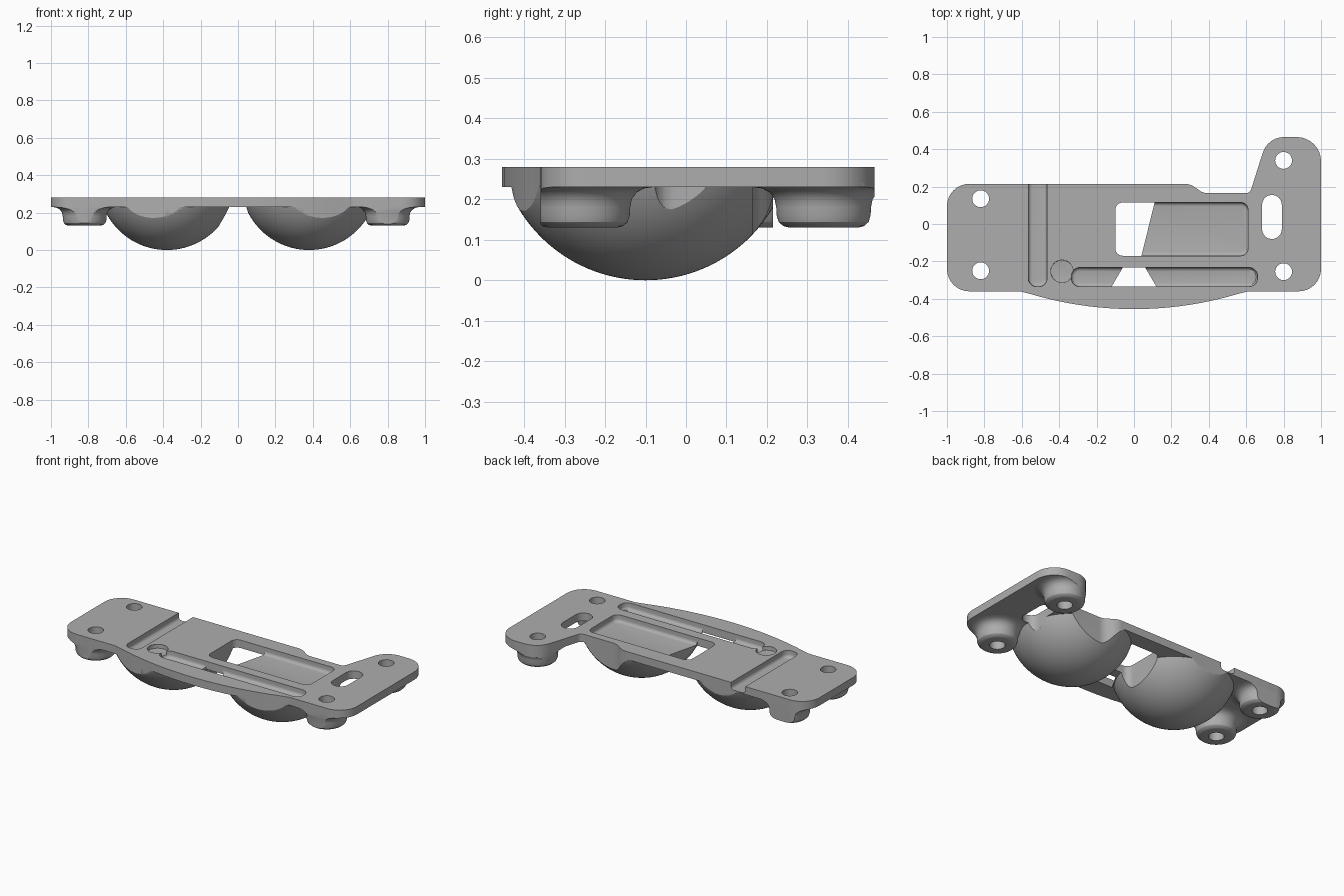
import bpy, bmesh
from math import sin, cos, pi, radians, sqrt, tan
from mathutils import Vector

if "Cube" in bpy.data.objects:
    bpy.data.objects.remove(bpy.data.objects["Cube"])

grey = bpy.data.materials.new("plain grey")
grey.use_nodes = True
grey.diffuse_color = (0.42, 0.42, 0.42, 1)
grey.node_tree.nodes["Principled BSDF"].inputs["Base Color"].default_value = grey.diffuse_color

TOP, UNDER, FLOOR = 0.28, 0.23, 0.236


def make_object(name, bm):
    bmesh.ops.recalc_face_normals(bm, faces=bm.faces)
    mesh = bpy.data.meshes.new(name)
    bm.to_mesh(mesh)
    bm.free()
    mesh.materials.append(grey)
    obj = bpy.data.objects.new(name, mesh)
    bpy.context.collection.objects.link(obj)
    return obj


def loft(name, rings):
    """Closed solid through matching (outline, height) rings."""
    bm = bmesh.new()
    loops = [[bm.verts.new((x, y, z)) for x, y in pts] for pts, z in rings]
    for a, b in zip(loops, loops[1:]):
        for i in range(len(a)):
            j = (i + 1) % len(a)
            bm.faces.new((a[i], a[j], b[j], b[i]))
    bm.faces.new(loops[0][::-1])
    bm.faces.new(loops[-1])
    return make_object(name, bm)


def lathe(name, profile, x, y, steps=72):
    bm = bmesh.new()
    verts = [bm.verts.new((r, 0, z)) for r, z in profile]
    edges = [bm.edges.new(pair) for pair in zip(verts, verts[1:])]
    bmesh.ops.spin(bm, geom=verts + edges, cent=(0, 0, 0), axis=(0, 0, 1),
                   angle=2 * pi, steps=steps, use_duplicate=False)
    bmesh.ops.remove_doubles(bm, verts=bm.verts, dist=1e-5)
    bmesh.ops.translate(bm, verts=bm.verts, vec=(x, y, 0))
    return make_object(name, bm)


def rounded(corners, n=8):
    """Outline with each (x, y, radius) corner replaced by an arc."""
    out = []
    for i, (x, y, r) in enumerate(corners):
        p = Vector((x, y))
        if r == 0:
            out.append((x, y))
            continue
        a = (Vector(corners[i - 1][:2]) - p).normalized()
        b = (Vector(corners[(i + 1) % len(corners)][:2]) - p).normalized()
        half = a.angle(b) / 2
        centre = p + (a + b).normalized() * r / sin(half)
        start = p + a * r / tan(half) - centre
        end = p + b * r / tan(half) - centre
        sweep = pi - 2 * half
        for k in range(n + 1):
            t = k / n
            v = (start * sin((1 - t) * sweep) + end * sin(t * sweep)) / sin(sweep)
            out.append(tuple(centre + v))
    return out


def box_outline(x0, x1, y0, y1, r):
    return rounded([(x0, y0, r), (x1, y0, r), (x1, y1, r), (x0, y1, r)])


def through(name, outline):
    return loft(name, [(outline, -0.2), (outline, 0.5)])


def pocket(name, x0, x1, y0, y1, r, floor, fillet=0.02):
    """Cutter with a filleted floor."""
    rings = []
    for k in range(5):
        a = k / 4 * pi / 2
        d = fillet * (1 - sin(a))
        rings.append((box_outline(x0 + d, x1 - d, y0 + d, y1 - d, r - d),
                      floor + fillet * (1 - cos(a))))
    rings.append((box_outline(x0, x1, y0, y1, r), 0.5))
    return loft(name, rings)


def boolean(obj, cutter, operation):
    mod = obj.modifiers.new("cut", "BOOLEAN")
    mod.operation, mod.solver, mod.object = operation, "EXACT", cutter
    bpy.context.view_layer.objects.active = obj
    bpy.ops.object.modifier_apply(modifier=mod.name)


# Plate outline with bowed front edge and back lobe
bow = 1.94
front = [(x / 20, -0.455 + bow - sqrt(bow ** 2 - (x / 20) ** 2), 0) for x in range(-11, 12)]
outline = rounded(
    [(-1, -0.36, 0.12), (-0.61, -0.36, 0.1)] + front +
    [(0.61, -0.36, 0.1), (1, -0.36, 0.12), (1, 0.465, 0.13), (0.715, 0.465, 0.12),
     (0.62, 0.165, 0.03), (0.37, 0.165, 0.08), (0.30, 0.215, 0.1), (-1, 0.215, 0.12)])
plate = loft("mounting_plate", [(outline, UNDER), (outline, TOP)])
trim = through("outline_trim", outline)

# Spherical domes below the plate
R = 0.366
limit = UNDER + 0.002
dome_profile = [(R * sin(a), R - R * cos(a)) for a in
                [radians(68.5) * k / 24 for k in range(25)]]
dome_profile += [(sqrt(R * R - (R - limit) ** 2), limit), (0, limit)]
parts = [lathe("dome_" + side, dome_profile, x, -0.1, 96)
         for side, x in (("right", -0.38), ("left", 0.38))]

# Flared bosses around the screw holes
screws = {"right_front": (-0.82, -0.25), "right_back": (-0.82, 0.135),
          "left_front": (0.8, -0.255), "left_back": (0.8, 0.34)}
boss_profile = [(0, 0.13), (0.085, 0.13), (0.1, 0.134), (0.111, 0.144), (0.116, 0.16),
                (0.117, 0.18), (0.121, 0.2), (0.133, 0.217), (0.152, 0.227),
                (0.18, 0.231), (0.18, 0.24), (0, 0.24)]
for name, (x, y) in screws.items():
    parts.append(lathe("boss_" + name, boss_profile, x, y))
for part in parts:
    boolean(part, trim, "INTERSECT")

# Through cuts: screw holes, oblong slot and open ends of the pockets
holes = [lathe("hole_cutter", [(0, -0.2), (0.045, -0.2), (0.045, 0.5), (0, 0.5)], x, y, 40)
         for x, y in screws.values()]
holes.append(through("slot_cutter", box_outline(0.685, 0.79, -0.08, 0.155, 0.052)))
holes.append(through("window_cutter", rounded(
    [(-0.1, -0.17, 0.04), (0.04, -0.17, 0), (0.11, 0.115, 0), (-0.1, 0.115, 0.04)])))
holes.append(through("channel_cutter", [
    (-0.12, -0.335), (0.12, -0.335), (0.06, -0.233), (-0.06, -0.233)]))

# Shallow pockets cut from the top
pockets = [
    pocket("window_pocket", -0.1, 0.61, -0.17, 0.115, 0.04, FLOOR),
    pocket("front_channel", -0.335, 0.66, -0.335, -0.233, 0.045, FLOOR),
    pocket("cross_groove", -0.565, -0.465, -0.335, 0.4, 0.045, FLOOR),
    pocket("round_recess", -0.445, -0.325, -0.313, -0.193, 0.0599, 0.255, 0.001),
]
for part in [plate] + parts:
    for cutter in holes + (pockets if part is plate else []):
        boolean(part, cutter, "DIFFERENCE")

for cutter in [trim] + holes + pockets:
    bpy.data.objects.remove(cutter)

# Smooth rounded surfaces, keep cut edges sharp
bpy.ops.object.select_all(action="DESELECT")
for part in [plate] + parts:
    part.select_set(True)
bpy.context.view_layer.objects.active = plate
bpy.ops.object.shade_smooth_by_angle(angle=radians(30))
